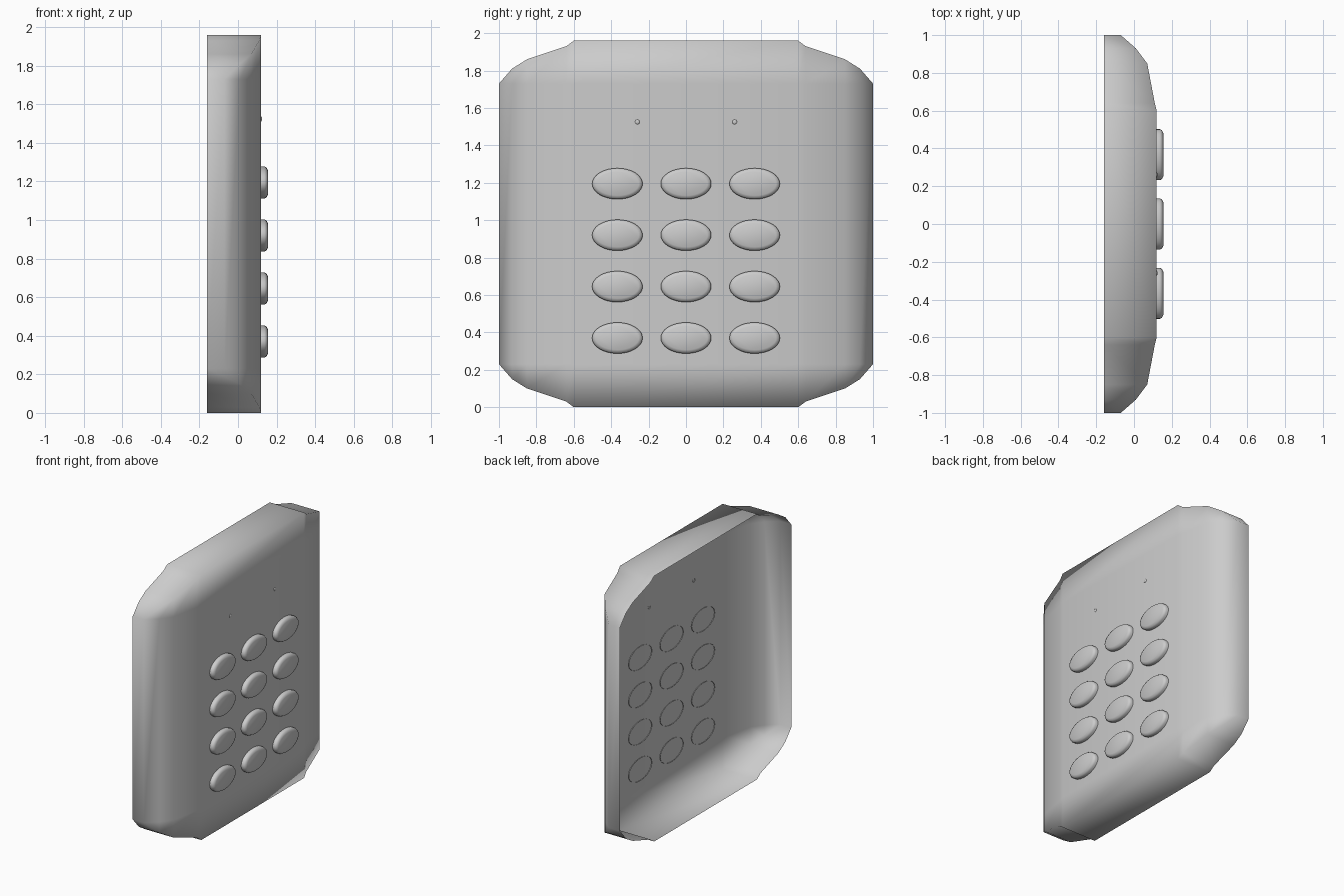
import bpy, bmesh, math

if "Cube" in bpy.data.objects:
    bpy.data.objects.remove(bpy.data.objects["Cube"])

MID_Z = 0.98      # centre height of the cover
BACK_X = -0.16    # plane of the open back rim


def finish(name, bm, angle=None):
    bmesh.ops.recalc_face_normals(bm, faces=bm.faces)
    # open shells: make sure the largest front-facing face points along +x
    big = max(bm.faces, key=lambda f: abs(f.normal.x) * f.calc_area())
    if big.normal.x < 0:
        bmesh.ops.reverse_faces(bm, faces=bm.faces)
    me = bpy.data.meshes.new(name)
    bm.to_mesh(me)
    bm.free()
    for p in me.polygons:
        p.use_smooth = True
    ob = bpy.data.objects.new(name, me)
    bpy.context.collection.objects.link(ob)
    return ob


def skin(bm, rows, closed=False):
    """Join rows of vertices into a quad grid."""
    n = len(rows[0])
    for a, b in zip(rows, rows[1:]):
        for i in range(n if closed else n - 1):
            j = (i + 1) % n
            bm.faces.new((a[i], a[j], b[j], b[i]))


# cover: hollow rounded shell, half cross-section as (y, x, half height)
half = [(0.6, 0.12, 0.98), (0.64, 0.11, 0.95), (0.85, 0.07, 0.88),
        (0.93, 0.01, 0.83), (1.0, -0.07, 0.75), (1.0, BACK_X, 0.75)]
section = [(-y, x, h) for y, x, h in reversed(half)] + half
bm = bmesh.new()
cols = []
for y, x, h in section:
    pts = [(BACK_X, -h), (x, -h), (x, -0.75), (x, 0.75), (x, h), (BACK_X, h)]
    cols.append([bm.verts.new((px, y, MID_Z + pz)) for px, pz in pts])
skin(bm, cols)
bmesh.ops.remove_doubles(bm, verts=bm.verts, dist=0.0005)
finish("cover", bm)


# oval push buttons and small round indicators, open at the back
def oval_cap(name, y, z, ry, rz, profile, sides):
    bm = bmesh.new()
    rings = []
    for x, inset in profile:
        rings.append([bm.verts.new((x, y + (ry - inset) * math.cos(t), z + (rz - inset) * math.sin(t)))
                      for t in (2 * math.pi * i / sides for i in range(sides))])
    skin(bm, rings, closed=True)
    bm.faces.new(rings[-1])
    return finish(name, bm)


button_profile = [(0.116, 0.0), (0.138, 0.0), (0.148, 0.006), (0.155, 0.02)]
for r in range(4):
    for c in range(3):
        oval_cap(f"button_{r + 1}_{c + 1}", (c - 1) * 0.367, 1.195 - r * 0.275,
                 0.135, 0.083, button_profile, 32)

for s, side in ((-1, "left"), (1, "right")):
    oval_cap(f"indicator_{side}", s * 0.26, 1.525, 0.014, 0.014,
             [(0.118, 0.0), (0.122, 0.002), (0.124, 0.007)], 8)
